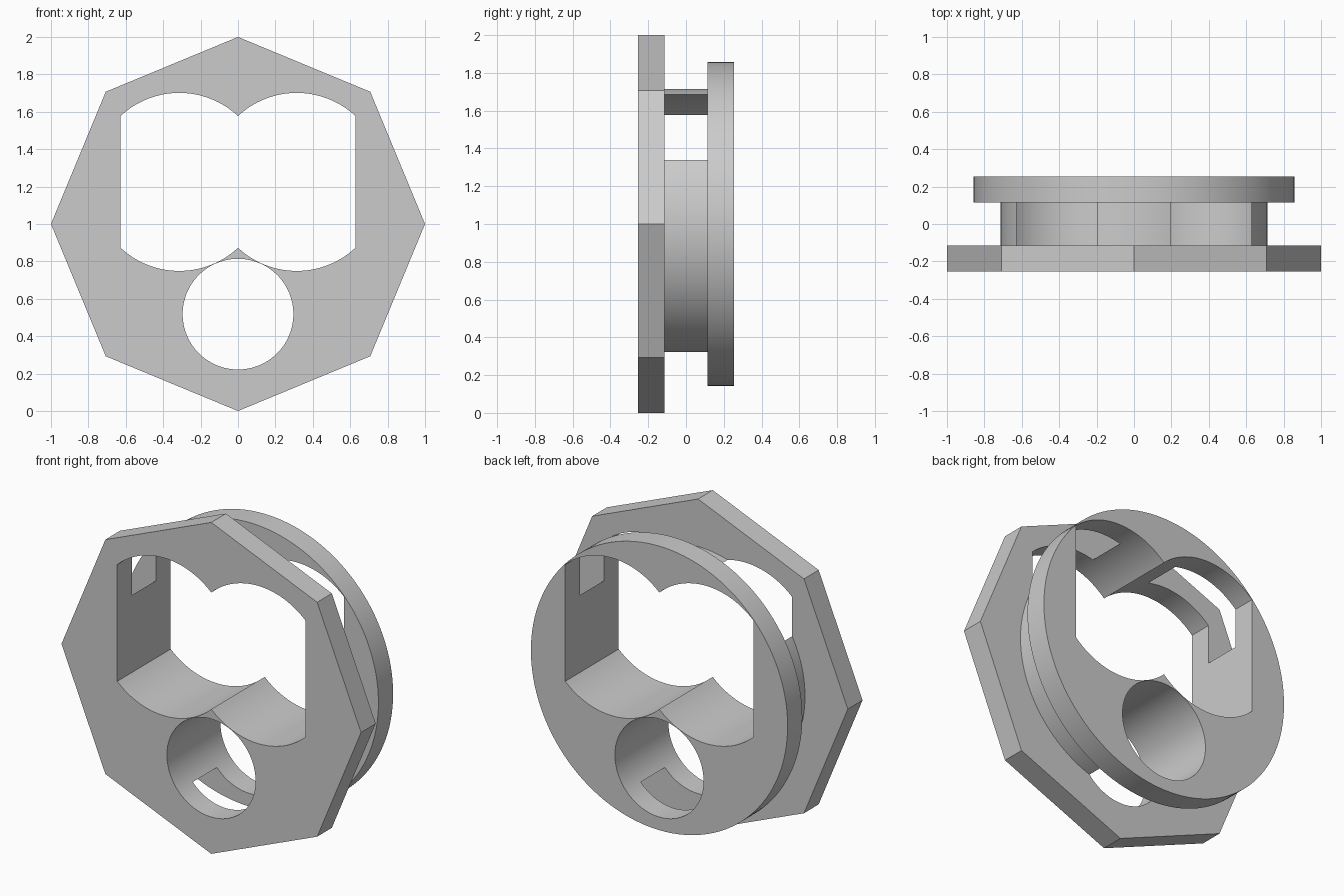
import bpy, bmesh, math

if "Cube" in bpy.data.objects:
    bpy.data.objects.remove(bpy.data.objects["Cube"], do_unlink=True)

MID = 1.0                        # height of the main axis
OUTER, INNER = 0.255, 0.115      # plate faces along y

grey = bpy.data.materials.new("plain_grey")
grey.use_nodes = True
grey.diffuse_color = (0.6, 0.6, 0.6, 1)
grey.node_tree.nodes["Principled BSDF"].inputs["Base Color"].default_value = grey.diffuse_color


def prism(name, outline, y0, y1):
    """Extrude an (x, z) outline along y."""
    bm = bmesh.new()
    face = bm.faces.new([bm.verts.new((x, y0, z)) for x, z in outline])
    moved = bmesh.ops.extrude_face_region(bm, geom=[face])["geom"]
    verts = [v for v in moved if isinstance(v, bmesh.types.BMVert)]
    bmesh.ops.translate(bm, verts=verts, vec=(0, y1 - y0, 0))
    bmesh.ops.recalc_face_normals(bm, faces=bm.faces)
    mesh = bpy.data.meshes.new(name)
    bm.to_mesh(mesh)
    bm.free()
    mesh.materials.append(grey)
    obj = bpy.data.objects.new(name, mesh)
    bpy.context.collection.objects.link(obj)
    return obj


def circle(radius, z, count):
    return [(radius * math.cos(math.tau * i / count), z + radius * math.sin(math.tau * i / count))
            for i in range(count)]


def arc(x0, x1, z, sag, count=32):
    """Circular arc between two points of equal height, bulging by sag."""
    half = abs(x1 - x0) / 2
    radius = (half ** 2 + sag ** 2) / (2 * abs(sag))
    spread = math.asin(half / radius)
    direction = math.copysign(1, x1 - x0)
    up = math.copysign(1, sag)
    points = []
    for i in range(count):
        a = -spread + 2 * spread * i / count
        points.append(((x0 + x1) / 2 + direction * radius * math.sin(a),
                       z + sag + up * radius * (math.cos(a) - 1)))
    return points


def combine(target, tool, operation):
    mod = target.modifiers.new(operation.lower(), "BOOLEAN")
    mod.operation = operation
    mod.solver = "EXACT"
    mod.object = tool
    bpy.context.view_layer.objects.active = target
    bpy.ops.object.modifier_apply(modifier=mod.name)
    bpy.data.objects.remove(tool, do_unlink=True)


# Octagonal front plate, round hub and round back flange fused into one body
body = prism("flanged_housing", circle(1.0, MID, 8), -OUTER, -INNER)
hub = prism("hub", circle(0.714, MID, 128), -0.18, 0.18)
flange = prism("back_flange", circle(0.857, MID, 128), INNER, OUTER)
combine(hub, flange, "UNION")
combine(body, hub, "UNION")

# Double-lobed window, cut through everything
W, TOP, BOTTOM, SAG = 0.628, 1.577, 0.873, 0.124
window = (arc(-W, 0, BOTTOM, -SAG) + arc(0, W, BOTTOM, -SAG) + [(W, BOTTOM)]
          + arc(W, 0, TOP, SAG) + arc(0, -W, TOP, SAG) + [(-W, TOP)])
combine(body, prism("window_cutter", window, -0.5, 0.5), "DIFFERENCE")

# Round lower bore, which breaks out of the hub underneath
combine(body, prism("bore_cutter", circle(0.296, 0.518, 96), -0.5, 0.5), "DIFFERENCE")

# Smooth round walls, crisp corners
bpy.ops.object.select_all(action="DESELECT")
body.select_set(True)
bpy.context.view_layer.objects.active = body
bpy.ops.object.shade_smooth_by_angle(angle=math.radians(20))
